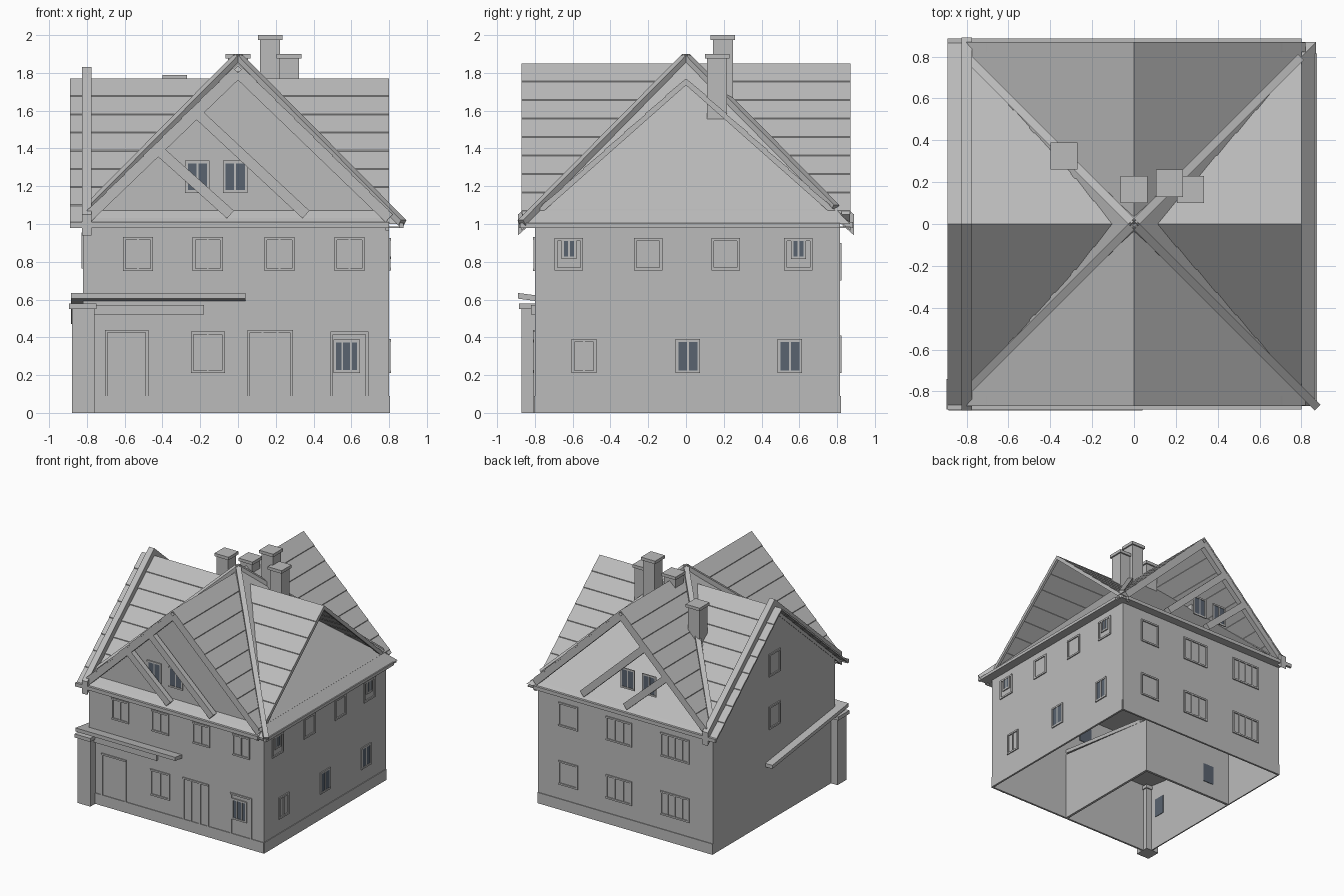
import bpy, bmesh
from mathutils import Vector, Matrix

if "Cube" in bpy.data.objects:
    bpy.data.objects.remove(bpy.data.objects["Cube"], do_unlink=True)


def material(name, rgb):
    m = bpy.data.materials.new(name)
    m.use_nodes = True
    m.diffuse_color = (*rgb, 1)
    m.node_tree.nodes["Principled BSDF"].inputs["Base Color"].default_value = (*rgb, 1)
    return m


GREY = material("plain grey", (0.5, 0.5, 0.5))
GLASS = material("dark glass", (0.10, 0.125, 0.16))


def finish(name, bm, mat=GREY):
    mesh = bpy.data.meshes.new(name)
    bmesh.ops.recalc_face_normals(bm, faces=bm.faces)
    bm.to_mesh(mesh)
    bm.free()
    mesh.materials.append(mat)
    ob = bpy.data.objects.new(name, mesh)
    bpy.context.collection.objects.link(ob)
    return ob


def add_box(bm, lo, hi):
    lo, hi = Vector(lo), Vector(hi)
    m = Matrix.Translation((lo + hi) / 2) @ Matrix.Diagonal((*(hi - lo), 1))
    bmesh.ops.create_cube(bm, size=1, matrix=m)


def box(name, lo, hi, mat=GREY):
    bm = bmesh.new()
    add_box(bm, lo, hi)
    return finish(name, bm, mat)


def add_prism(bm, pts, axis, lo, hi):
    """Extrude a (u, z) outline along x or y."""
    def place(u, z, t):
        return (t, u, z) if axis == "x" else (u, t, z)
    f = bm.faces.new([bm.verts.new(place(u, z, lo)) for u, z in pts])
    out = bmesh.ops.extrude_face_region(bm, geom=[f])["geom"]
    move = Vector(place(0, 0, hi - lo))
    bmesh.ops.translate(bm, vec=move, verts=[v for v in out if isinstance(v, bmesh.types.BMVert)])


def prism(name, pts, axis, lo, hi):
    bm = bmesh.new()
    add_prism(bm, pts, axis, lo, hi)
    return finish(name, bm)


def bar(name, a, b, w, h):
    """Square beam between two points."""
    a, b = Vector(a), Vector(b)
    d = (b - a).normalized()
    side = d.cross(Vector((0, 0, 1))).normalized()
    up = side.cross(d)
    m = Matrix((side * w, d * (b - a).length, up * h)).transposed().to_4x4()
    bm = bmesh.new()
    bmesh.ops.create_cube(bm, size=1, matrix=Matrix.Translation((a + b) / 2) @ m)
    return finish(name, bm)


def lapped_slope(name, sign, ridge, reach, eave, axis, lo, hi, rows=8):
    """One roof slope of overlapping courses."""
    bm = bmesh.new()
    drop = (ridge - eave) / reach
    for i in range(rows):
        u0, u1 = reach * i / rows, reach * (i + 1) / rows
        z0, z1 = ridge - drop * u0, ridge - drop * u1
        pts = [(u0, z0), (u1, z1 + 0.006), (u1, z1 - 0.012), (u0, z0 - 0.016)]
        add_prism(bm, [(sign * u, z) for u, z in pts], axis, lo, hi)
    return finish(name, bm)


# Wall shell, open at the bottom, with plinth and soffit
X0, X1, Y0, Y1, WALL = -0.82, 0.80, -0.80, 0.815, 0.98
for name, lo, hi in [
    ("front_wall", (X0, Y0, 0), (X1, Y0 + 0.01, WALL)),
    ("back_wall", (X0, Y1 - 0.01, 0), (X1, Y1, WALL)),
    ("left_wall", (X0, Y0, 0), (X0 + 0.01, Y1, WALL)),
    ("right_wall", (X1 - 0.01, Y0, 0), (X1, Y1, WALL)),
    ("front_plinth", (X0, Y0 - 0.006, 0), (X1, Y0, 0.09)),
    ("back_plinth", (X0, Y1, 0), (X1, Y1 + 0.006, 0.09)),
    ("right_plinth", (X1, Y0, 0), (X1 + 0.006, Y1, 0.09)),
    ("soffit", (X0, -0.87, WALL), (0.86, 0.87, WALL + 0.008)),
    ("front_fascia", (-0.89, -0.885, WALL), (X1, -0.865, 1.01)),
    ("back_fascia", (-0.89, 0.865, WALL), (X1, 0.885, 1.01)),
    ("right_fascia", (0.855, -0.88, WALL), (0.875, 0.815, 1.005)),
    # Shop room inside the ground floor
    ("room_back_wall", (X0, 0.18, 0), (0.04, 0.2, 0.46)),
    # Corner post and sign board
    ("corner_post", (-0.88, -0.87, 0), (-0.76, -0.75, 0.55)),
    ("corner_post_cap", (-0.895, -0.885, 0.55), (-0.75, -0.74, 0.58)),
    ("sign_board", (-0.78, Y0 - 0.02, 0.52), (-0.18, Y0, 0.57)),
]:
    box(name, lo, hi)
prism("room_side_wall", [(Y0, 0), (0.2, 0), (0.2, 0.46), (Y0, 0.58)], "x", 0.02, 0.04)

# Tilted canopy crossing the front left corner
prism("canopy", [(-0.89, 0.635), (0.12, 0.50), (0.12, 0.47), (-0.89, 0.605)], "x", -0.885, 0.04)

# Hipped roof body under the crossing gables
PEAK = 1.885
bm = bmesh.new()
base = [bm.verts.new(p) for p in [(X0 + 0.01, -0.87, 1), (0.87, -0.87, 1),
                                  (0.87, 0.87, 1), (X0 + 0.01, 0.87, 1)]]
apex = bm.verts.new((0, 0, PEAK))
for i in range(4):
    bm.faces.new((base[i], base[(i + 1) % 4], apex))
finish("hipped_roof", bm)

# Upright gables at the front and left
prism("front_gable", [(-0.8, 0.98), (0.8, 0.98), (0.8, 1.03), (0, 1.81), (-0.8, 1.03)],
      "y", -0.80, -0.785)
prism("left_gable", [(Y0, 0.98), (Y1, 0.98), (Y1, 1.03), (0, 1.75), (Y0, 1.04)],
      "x", X0, X0 + 0.01)

# Crossing lapped roofs
for sign, tag in [(-1, "left"), (1, "right")]:
    lapped_slope("long_roof_" + tag, sign, 1.85, 0.8, 1.066, "y", -0.87, 0.87)
for sign, tag in [(-1, "front"), (1, "back")]:
    lapped_slope("cross_roof_" + tag, sign, 1.77, 0.87, 1.0, "x", -0.89, X1)
    # Raised verge board on the left, thin verge on the right
    prism("left_verge_" + tag, [(0, 1.83), (sign * 0.89, 1.05), (sign * 0.89, 0.94), (0, 1.72)],
          "x", -0.825, -0.775)
    prism("right_verge_" + tag, [(0, 1.765), (sign * 0.87, 0.995), (sign * 0.87, 0.965), (0, 1.735)],
          "x", X1 - 0.02, X1)

# Hip caps from the corners to the peak
for sx in (-1, 1):
    for sy in (-1, 1):
        r = 0.87 if (sx, sy) == (1, -1) else 0.79
        bar("hip_cap", (sx * r, sy * r, PEAK - 1.01 * r), (0, 0, PEAK), 0.04, 0.035)

# Gable timbers, front and back
for tag, y in [("front", -0.845), ("back", 0.845)]:
    for (xa, za), (xb, zb) in [((-0.8, 1.03), (0, 1.80)), ((0.8, 1.03), (0, 1.80)),
                               ((-0.22, 1.59), (0.36, 1.05)), ((-0.42, 1.39), (-0.04, 1.05))]:
        bar(tag + "_timber", (xa, y, za), (xb, y, zb), 0.045, 0.055)

# Chimneys with caps: centre x, centre y, top, bottom
for cx, cy, top, bottom in [(-0.335, 0.325, 1.79, 1.3), (0, 0.165, 1.90, 1.54),
                            (0.17, 0.195, 2.0, 1.54), (0.27, 0.165, 1.90, 1.54)]:
    box("chimney", (cx - 0.053, cy - 0.053, bottom), (cx + 0.053, cy + 0.053, top - 0.02))
    box("chimney_cap", (cx - 0.065, cy - 0.065, top - 0.025), (cx + 0.065, cy + 0.065, top))

# Map a (sideways, outward, up) box onto each wall
FACES = {
    "front": lambda u, d, z: (u, Y0 - d, z),
    "back": lambda u, d, z: (u, Y1 + d, z),
    "right": lambda u, d, z: (X1 + d, u, z),
    "left": lambda u, d, z: (X0 - d, u, z),
    "front_gable": lambda u, d, z: (u, -0.80 - d, z),
    "back_gable": lambda u, d, z: (u, 0.79 + d, z),
}


def wall_box(bm, side, u0, u1, z0, z1, depth):
    a, b = FACES[side](u0, 0, z0), FACES[side](u1, depth, z1)
    add_box(bm, [min(p) for p in zip(a, b)], [max(p) for p in zip(a, b)])


def opening(side, u, z, w, h, glass=False, bars=1, door=False):
    """Raised frame with optional bars and glass plate."""
    t, bm = 0.014, bmesh.new()
    l, r, lo, hi = u - w / 2, u + w / 2, z - h / 2, z + h / 2
    wall_box(bm, side, l, l + t, lo, hi, 0.008)
    wall_box(bm, side, r - t, r, lo, hi, 0.008)
    wall_box(bm, side, l, r, hi - t, hi, 0.009)
    if not door:
        wall_box(bm, side, l, r, lo, lo + t, 0.009)
    for i in range(bars):
        c = l + w * (i + 1) / (bars + 1)
        wall_box(bm, side, c - 0.005, c + 0.005, lo, hi, 0.007)
    finish(side + ("_door_frame" if door else "_window_frame"), bm)
    if glass:
        bm = bmesh.new()
        wall_box(bm, side, l + t, r - t, lo + t, hi - t, 0.004)
        finish(side + "_window_glass", bm, GLASS)


# Front openings
for u in (-0.53, -0.16, 0.22, 0.59):
    opening("front", u, 0.84, 0.16, 0.18)
opening("front", -0.59, 0.22, 0.23, 0.44, bars=0, door=True)
opening("front", -0.16, 0.32, 0.18, 0.22)
opening("front", 0.17, 0.22, 0.24, 0.44, bars=2, door=True)
opening("front", 0.59, 0.215, 0.20, 0.43, bars=0, door=True)
opening("front", 0.575, 0.30, 0.14, 0.175, glass=True, bars=2)

# Back openings
for z in (0.80, 0.31):
    for u, w, n in [(0.52, 0.18, 0), (0.05, 0.24, 2), (-0.47, 0.27, 3)]:
        opening("back", u, z, w, 0.20, bars=n)

# Right and left openings
for u in (-0.62, -0.2, 0.21, 0.595):
    opening("right", u, 0.84, 0.15, 0.17, bars=0)
for u in (-0.62, 0.595):
    opening("right", u, 0.87, 0.08, 0.11, glass=True)
for u in (-0.54, 0.01, 0.55):
    opening("right", u, 0.30, 0.13, 0.18, glass=u > -0.5)
for z in (0.86, 1.3):
    opening("left", 0, z, 0.15, 0.19, bars=0)

# Gable windows, front and back
for side in ("front_gable", "back_gable"):
    for u in (-0.215, -0.015):
        opening(side, u, 1.25, 0.13, 0.17, glass=True)

# Panes seen only from inside
box("inner_front_pane", (-0.22, Y0 + 0.01, 0.76), (-0.10, Y0 + 0.014, 0.90), GLASS)
box("inner_left_pane", (X0 + 0.01, -0.70, 0.28), (X0 + 0.014, -0.60, 0.44), GLASS)
box("inner_room_pane", (-0.65, 0.2, 0.12), (-0.55, 0.204, 0.28), GLASS)
